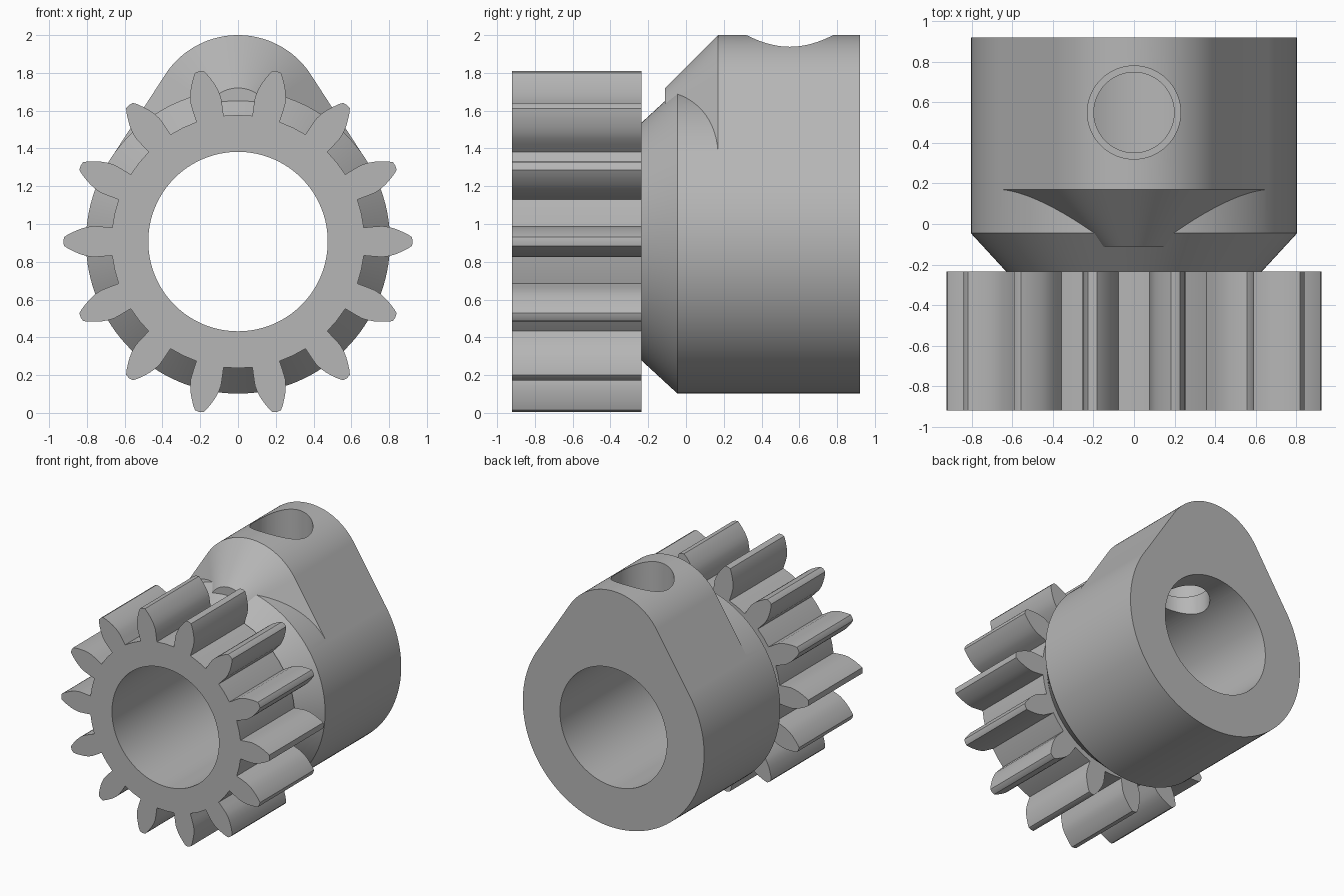
import bpy, bmesh
from math import sin, cos, pi, asin, tau

AXIS_Z = 0.907                     # height of the shaft axis
BACK, FRONT, SHOULDER = 0.92, -0.92, -0.235
BORE_R, HUB_R, LUG_R = 0.475, 0.805, 0.46
LUG_Z = 2.0 - LUG_R - AXIS_Z       # lug centre above the axis

cube = bpy.data.objects.get("Cube")
if cube:
    bpy.data.objects.remove(cube, do_unlink=True)

steel = bpy.data.materials.new("plain_grey")
steel.use_nodes = True
grey = (0.47, 0.47, 0.47, 1)
steel.diffuse_color = grey
steel.node_tree.nodes["Principled BSDF"].inputs["Base Color"].default_value = grey


def loft(name, sections):
    """Capped solid through (y, [(x, z), ...]) sections measured from the axis."""
    bm = bmesh.new()
    rings = [[bm.verts.new((x, y, z + AXIS_Z)) for x, z in pts] for y, pts in sections]
    n = len(rings[0])
    for a, b in zip(rings, rings[1:]):
        for i in range(n):
            j = (i + 1) % n
            bm.faces.new((a[i], a[j], b[j], b[i]))
    bm.faces.new(rings[0])
    bm.faces.new(rings[-1])
    bmesh.ops.recalc_face_normals(bm, faces=bm.faces)
    mesh = bpy.data.meshes.new(name)
    bm.to_mesh(mesh)
    bm.free()
    mesh.materials.append(steel)
    obj = bpy.data.objects.new(name, mesh)
    bpy.context.collection.objects.link(obj)
    return obj


def circle(r, n=128):
    return [(r * cos(tau * i / n), r * sin(tau * i / n)) for i in range(n)]


def screw_cutter(name, r, z0, z1):
    bm = bmesh.new()
    bmesh.ops.create_cone(bm, cap_ends=True, segments=64, radius1=r, radius2=r, depth=z1 - z0)
    bmesh.ops.translate(bm, verts=bm.verts, vec=(0, 0.55, (z0 + z1) / 2))
    mesh = bpy.data.meshes.new(name)
    bm.to_mesh(mesh)
    bm.free()
    mesh.materials.append(steel)
    obj = bpy.data.objects.new(name, mesh)
    bpy.context.collection.objects.link(obj)
    return obj


def combine(target, tool, operation):
    mod = target.modifiers.new(tool.name, "BOOLEAN")
    mod.operation, mod.solver, mod.object = operation, "EXACT", tool
    bpy.context.view_layer.objects.active = target
    bpy.ops.object.modifier_apply(modifier=mod.name)
    bpy.data.objects.remove(tool, do_unlink=True)


# Pinion outline: fourteen leaf-shaped teeth, each a mirrored flank
def gear_outline(teeth=14):
    flank = [(0.666, 0.074), (0.72, 0.079), (0.765, 0.082), (0.80, 0.077),
             (0.835, 0.067), (0.87, 0.052), (0.90, 0.037), (0.921, 0.023)]
    tooth = [(r, -h) for r, h in flank] + [(0.925, 0)] + flank[::-1]
    half = pi / teeth
    tooth.append((0.67 * cos(half), 0.67 * sin(half)))
    pts = []
    for k in range(teeth):
        c, s = cos(tau * k / teeth), sin(tau * k / teeth)
        pts += [(r * c - h * s, r * s + h * c) for r, h in tooth]
    return pts


# Lug outline: small arc with tangent sides, inset evenly for the chamfer
def lug_outline(inset, n=48):
    tilt = asin((HUB_R - LUG_R) / LUG_Z)
    r, big = LUG_R - inset, HUB_R - 0.001 - inset
    pts = [(big * cos(tilt), big * sin(tilt))]
    for i in range(n + 1):
        a = tilt + (pi - 2 * tilt) * i / n
        pts.append((r * cos(a), LUG_Z + r * sin(a)))
    pts.append((-big * cos(tilt), big * sin(tilt)))
    return pts


gear = loft("pinion_teeth", [(FRONT, gear_outline()), (SHOULDER, gear_outline())])

# Hub with a conical front and a short spigot sunk into the gear
hub = loft("pinion_with_hub", [(-0.4, circle(0.63)), (SHOULDER, circle(0.63)),
                               (-0.045, circle(HUB_R)), (BACK, circle(HUB_R))])
lug = loft("lug", [(-0.11, lug_outline(0.28)), (0.17, lug_outline(0)), (BACK, lug_outline(0))])
combine(hub, lug, "UNION")
combine(hub, gear, "UNION")

# Shaft bore and stepped set-screw hole
combine(hub, loft("bore", [(-1.2, circle(BORE_R)), (1.2, circle(BORE_R))]), "DIFFERENCE")
combine(hub, screw_cutter("screw_hole", 0.198, AXIS_Z, 1.7), "DIFFERENCE")
combine(hub, screw_cutter("screw_counterbore", 0.23, 1.5, 2.2), "DIFFERENCE")

bpy.ops.object.select_all(action="DESELECT")
hub.select_set(True)
bpy.context.view_layer.objects.active = hub
bpy.ops.object.shade_smooth_by_angle(angle=pi / 7)
